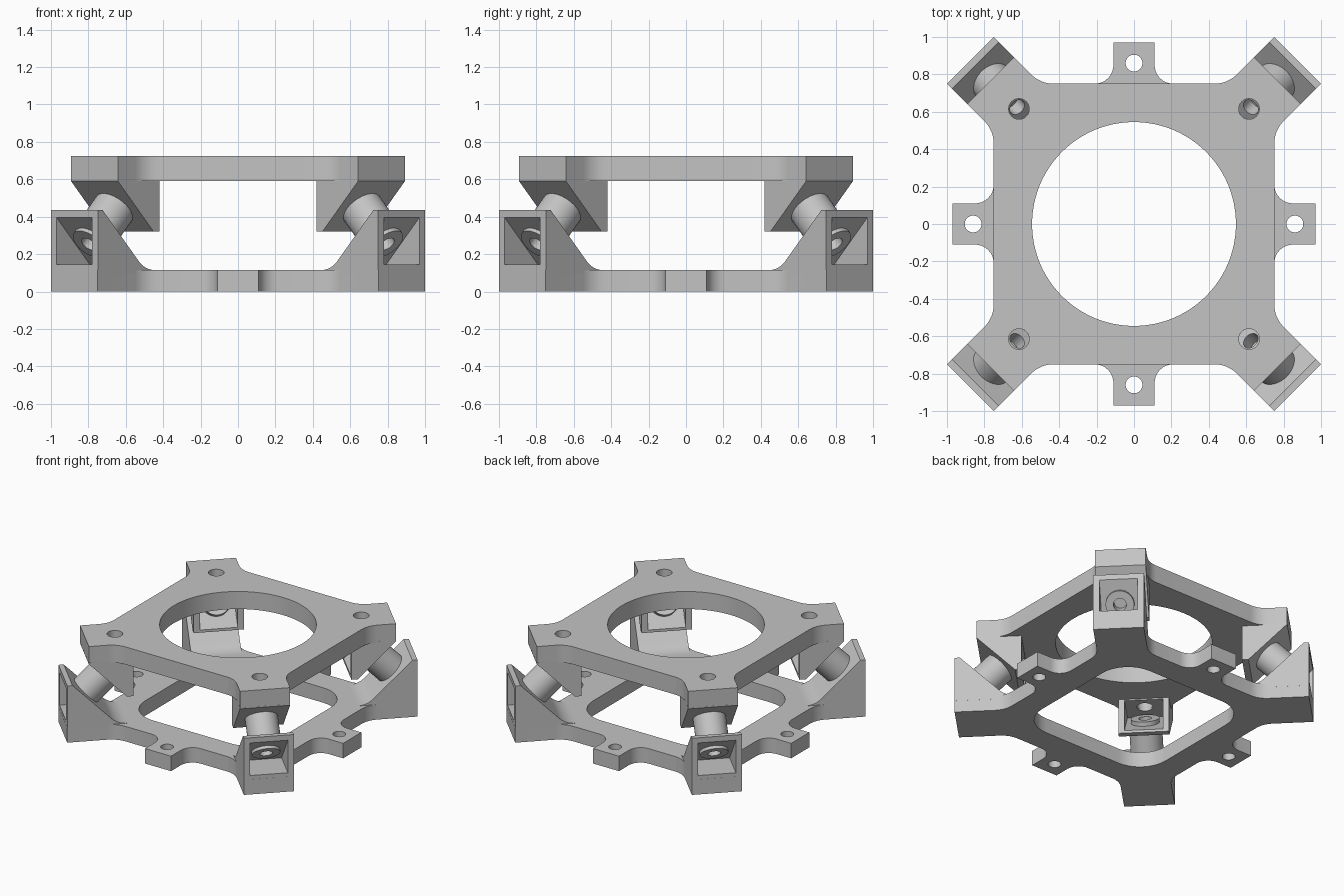
import bpy, bmesh, math
from mathutils import Vector, Matrix

cube = bpy.data.objects.get("Cube")
if cube:
    bpy.data.objects.remove(cube, do_unlink=True)

grey = bpy.data.materials.new("plain grey")
grey.use_nodes = True
grey.diffuse_color = (0.55, 0.55, 0.55, 1)
grey.node_tree.nodes["Principled BSDF"].inputs["Base Color"].default_value = (0.55, 0.55, 0.55, 1)


def rounded(corners, steps=8):
    """Turn (x, y, radius) corners into an outline with fillet arcs."""
    out = []
    for i, (x, y, rad) in enumerate(corners):
        p = Vector((x, y))
        if rad == 0:
            out.append(p)
            continue
        u = (Vector(corners[i - 1][:2]) - p).normalized()
        v = (Vector(corners[(i + 1) % len(corners)][:2]) - p).normalized()
        half = u.angle(v) / 2
        centre = p + (u + v).normalized() * rad / math.sin(half)
        start = p + u * rad / math.tan(half) - centre
        end = p + v * rad / math.tan(half) - centre
        sweep = start.angle_signed(end)
        for k in range(steps + 1):
            out.append(centre + Matrix.Rotation(-sweep * k / steps, 2) @ start)
    return out


def four_fold(quadrant):
    """Repeat one quadrant of corners around the centre."""
    out = []
    for k in range(4):
        turn = Matrix.Rotation(k * math.pi / 2, 2)
        out += [(*(turn @ Vector((x, y))), r) for x, y, r in quadrant]
    return out


def add_object(name, bm):
    bmesh.ops.recalc_face_normals(bm, faces=bm.faces[:])
    mesh = bpy.data.meshes.new(name)
    bm.to_mesh(mesh)
    bm.free()
    mesh.materials.append(grey)
    obj = bpy.data.objects.new(name, mesh)
    bpy.context.collection.objects.link(obj)
    return obj


def prism(name, points, place, depth):
    """Extrude an outline; place maps each 2D point into space."""
    bm = bmesh.new()
    face = bm.faces.new([bm.verts.new(place(p)) for p in points])
    grown = bmesh.ops.extrude_face_region(bm, geom=[face])["geom"]
    bmesh.ops.translate(bm, vec=depth, verts=[g for g in grown if isinstance(g, bmesh.types.BMVert)])
    return add_object(name, bm)


def plate(name, points, low, high):
    return prism(name, points, lambda p: (p[0], p[1], low), (0, 0, high - low))


def wedge(name, points, half):
    """Radial profile (distance, height) given a sideways width."""
    return prism(name, points, lambda p: (p[0], -half, p[1]), (0, 2 * half, 0))


def rod(name, a, b, radius, sides=40):
    a, b = Vector(a), Vector(b)
    bm = bmesh.new()
    spin = (b - a).to_track_quat("Z", "Y").to_matrix().to_4x4()
    bmesh.ops.create_cone(bm, cap_ends=True, segments=sides, radius1=radius, radius2=radius,
                          depth=(b - a).length, matrix=Matrix.Translation((a + b) / 2) @ spin)
    return add_object(name, bm)


def finish(obj, cutters=()):
    """Cut the part, bake the cuts and shade it."""
    for c in cutters:
        mod = obj.modifiers.new("cut", "BOOLEAN")
        mod.operation, mod.solver, mod.object = "DIFFERENCE", "EXACT", c
    if cutters:
        bpy.context.view_layer.update()
        graph = bpy.context.evaluated_depsgraph_get()
        baked = bpy.data.meshes.new_from_object(obj.evaluated_get(graph))
        obj.modifiers.clear()
        obj.data = baked
    bpy.ops.object.select_all(action="DESELECT")
    obj.select_set(True)
    bpy.context.view_layer.objects.active = obj
    bpy.ops.object.shade_smooth_by_angle(angle=math.radians(30))


def discard(objs):
    for o in objs:
        bpy.data.objects.remove(o, do_unlink=True)


BASE_TOP, DECK_LOW, DECK_HIGH = 0.115, 0.59, 0.725
ARM = 0.177

# Base frame with four tabs and four corner arms
base = plate("base_frame", rounded(four_fold([
    (0.97, -0.11, 0), (0.97, 0.11, 0), (0.75, 0.11, 0.1), (0.75, 0.5, 0.17),
    (1, 0.75, 0), (0.75, 1, 0), (0.5, 0.75, 0.17), (0.11, 0.75, 0.1)])), 0, BASE_TOP)
cuts = [plate("opening_cutter", rounded(four_fold([(0.56, 0.56, 0.23)])), -0.1, 0.3)]
for k in range(4):
    x, y = Matrix.Rotation(k * math.pi / 2, 2) @ Vector((0.86, 0))
    cuts.append(rod("tab_hole_cutter", (x, y, -0.1), (x, y, 0.3), 0.045))
finish(base, cuts)
discard(cuts)

# Upper deck with round opening and bolt holes
deck = plate("upper_deck", rounded(four_fold([
    (0.75, 0.5, 0.17), (0.892, 0.642, 0), (0.642, 0.892, 0), (0.5, 0.75, 0.17)])), DECK_LOW, DECK_HIGH)
cuts = [rod("round_opening_cutter", (0, 0, 0.4), (0, 0, 0.9), 0.545, 96)]
for sx in (-1, 1):
    for sy in (-1, 1):
        cuts.append(rod("bolt_hole_cutter", (sx * 0.615, sy * 0.615, 0.5),
                        (sx * 0.615, sy * 0.615, 0.9), 0.055))
finish(deck, cuts)
discard(cuts)

# Slanted mount axis: steps measured along it from its crossing with the lower slope
tilt = Vector((1, 0, -1)).normalized()
foot = Vector((1.0725, 0, 0.3075))
GAP, WALL, RING = 0.191, 0.047, 0.03


def along(s):
    return foot + tilt * s


# Lower mount: sloped block with a pocket open to the outside
lower = wedge("lower_mount", rounded([
    (1.237, 0.09, 0), (1.237, 0.435, 0), (1.2, 0.435, 0),
    (0.88, BASE_TOP, 0.165), (0.8, BASE_TOP, 0), (0.8, 0.09, 0)]), ARM)
lower_pocket = wedge("lower_pocket_cutter", [(0.987, 0.145), (1.237, 0.395), (1.3, 0.395), (1.3, 0.145)], 0.134)

# Upper mount: sloped block with a pocket open to the centre
upper = wedge("upper_mount", [(1.085, 0.60), (1.085, DECK_LOW), (0.815, 0.32), (0.77, 0.32), (0.77, 0.60)], ARM)
upper_pocket = wedge("upper_pocket_cutter", [(0.77, 0.34), (1.01, 0.58), (0.7, 0.58), (0.7, 0.34)], 0.134)
bolt_hole = rod("mount_bolt_cutter", (0.87, 0, 0.5), (0.87, 0, 0.7), 0.055)

# Washers, screw holes and the bumper between the slopes
lower_ring = rod("lower_washer", along(WALL - 0.004), along(WALL + RING), 0.1)
upper_ring = rod("upper_washer", along(-GAP - WALL + 0.004), along(-GAP - WALL - RING), 0.1)
lower_hole = rod("lower_hole_cutter", along(-0.02), along(0.12), 0.045)
upper_hole = rod("upper_hole_cutter", along(-GAP + 0.02), along(-GAP - 0.12), 0.045)
bumper = rod("bumper", along(-GAP), along(0), 0.115)

finish(lower, [lower_pocket, lower_hole])
finish(upper, [upper_pocket, upper_hole, bolt_hole])
finish(lower_ring, [lower_hole])
finish(upper_ring, [upper_hole])
finish(bumper)
discard([lower_pocket, upper_pocket, bolt_hole, lower_hole, upper_hole])

# Repeat the mount set at all four corners
for part in (lower, upper, lower_ring, upper_ring, bumper):
    stem = part.name
    for k, corner in enumerate(("back_left", "back_right", "front_right", "front_left")):
        obj = part if k == 0 else part.copy()
        if k:
            bpy.context.collection.objects.link(obj)
        obj.name = stem + "_" + corner
        obj.rotation_euler.z = math.radians(45 + 90 * k)
